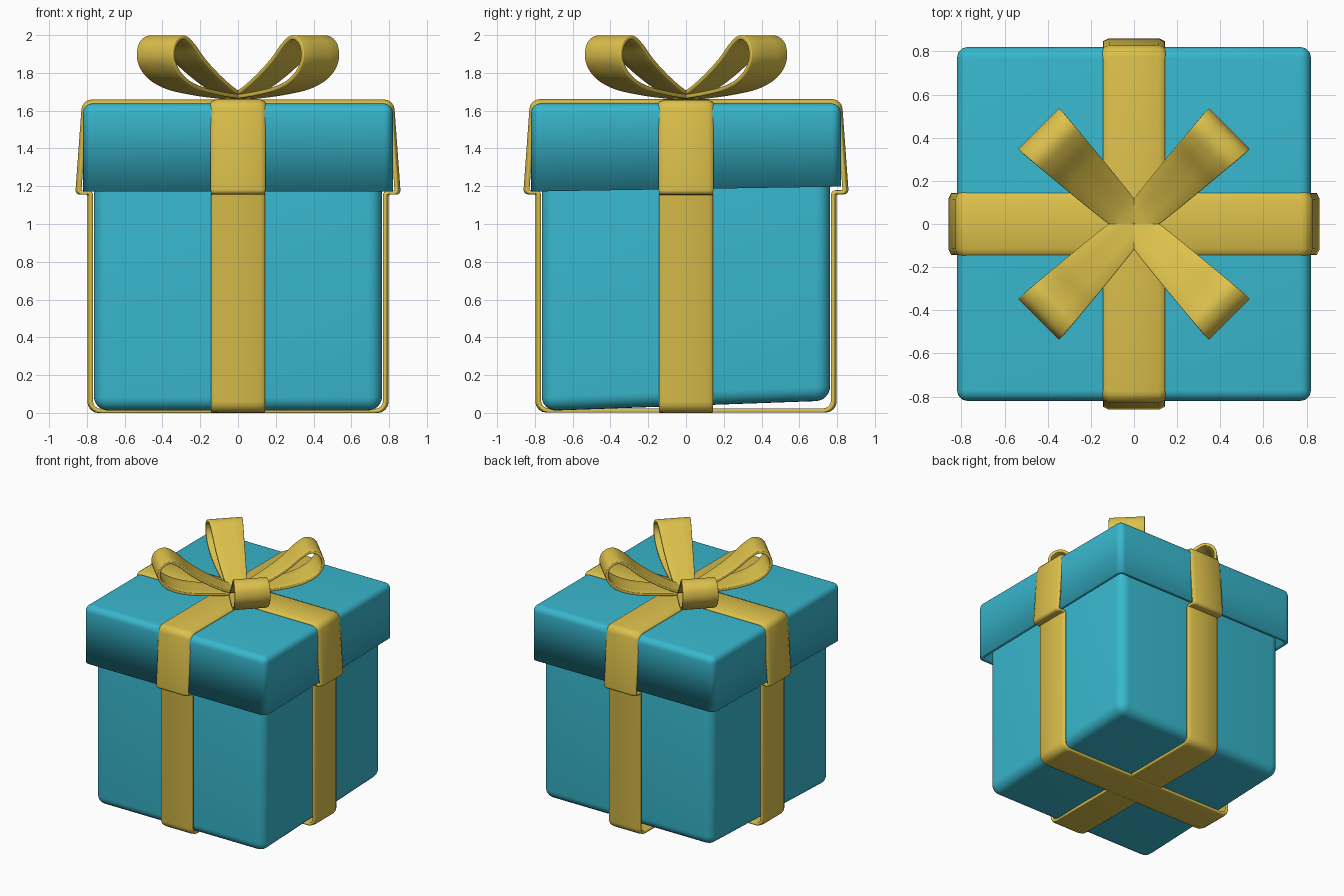
import bpy, bmesh, math
from mathutils import Vector

if "Cube" in bpy.data.objects:
    bpy.data.objects.remove(bpy.data.objects["Cube"])


def material(name, color):
    m = bpy.data.materials.new(name)
    m.diffuse_color = color
    m.use_nodes = True
    m.node_tree.nodes["Principled BSDF"].inputs["Base Color"].default_value = m.diffuse_color
    return m


TEAL = material("teal", (0.04, 0.48, 0.62, 1))
GOLD = material("gold", (0.72, 0.53, 0.07, 1))


def finish(bm, name, mat, thickness=0, offset=0, rim=0):
    bmesh.ops.recalc_face_normals(bm, faces=bm.faces)
    me = bpy.data.meshes.new(name)
    bm.to_mesh(me)
    bm.free()
    me.materials.append(mat)
    ob = bpy.data.objects.new(name, me)
    bpy.context.collection.objects.link(ob)
    if thickness:
        s = ob.modifiers.new("thickness", 'SOLIDIFY')
        s.thickness = thickness
        s.offset = offset
        s.use_even_offset = True
    if rim:
        b = ob.modifiers.new("rim", 'BEVEL')
        b.width = rim
        b.segments = 2
        b.limit_method = 'ANGLE'
        b.angle_limit = math.radians(50)
    bpy.context.view_layer.objects.active = ob
    bpy.ops.object.select_all(action='DESELECT')
    ob.select_set(True)
    bpy.ops.object.shade_smooth_by_angle(angle=math.radians(40))
    return ob


def box(half, z_front, z_back, z_top, radius, open_bottom):
    """Rounded box whose underside rises toward the back."""
    bm = bmesh.new()
    bmesh.ops.create_cube(bm, size=2)
    bottom = next(f for f in bm.faces if all(v.co.z < 0 for v in f.verts))
    for v in bm.verts:
        low = z_front if v.co.y < 0 else z_back
        v.co = (v.co.x * half, v.co.y * half, z_top if v.co.z > 0 else low)
    if open_bottom:
        bmesh.ops.delete(bm, geom=[bottom], context='FACES_ONLY')
        edges = [e for e in bm.edges if len(e.link_faces) == 2]
    else:
        edges = bm.edges[:]
    bmesh.ops.bevel(bm, geom=edges, offset=radius, segments=6, profile=0.5,
                    affect='EDGES', clamp_overlap=True)
    return bm


# Box body and hollow lid
finish(box(0.763, 0.01, 0.065, 1.58, 0.075, False), "box_body", TEAL)
finish(box(0.82, 1.172, 1.198, 1.638, 0.05, True), "box_lid", TEAL, 0.03, -1)

# Ribbons wrapped right round the box: half profile (across, height), mirrored
half = [(0.787, 0.012), (0.787, 1.168), (0.85, 1.168), (0.815, 1.65)]
profile = half + [(-x, z) for x, z in reversed(half)]
CROSS = [(-0.142, 0.985), (-0.115, 1.0), (0.115, 1.0), (0.142, 0.985)]


def ribbon(name, turn, lift):
    bm = bmesh.new()
    rows = []
    for s, k in CROSS:
        rows.append([bm.verts.new((s, x * k, 0.83 + (z - 0.83) * (k if z > 1.2 else 1) + lift))
                     for x, z in profile])
    n = len(profile)
    for a, b in zip(rows, rows[1:]):
        for i in range(n):
            j = (i + 1) % n
            bm.faces.new((a[i], a[j], b[j], b[i]))
    # round the folds, tighter at the step under the lid
    for heights, r in (((0.0, 0.3), 0.05), ((1.0, 1.3), 0.014), ((1.4, 1.8), 0.04)):
        folds = [e for e in bm.edges
                 if abs(e.verts[0].co.x - e.verts[1].co.x) > 0.01
                 and abs(e.verts[0].co.y - e.verts[1].co.y) < 0.03
                 and all(heights[0] <= v.co.z < heights[1] for v in e.verts)]
        bmesh.ops.bevel(bm, geom=folds, offset=r, segments=4, profile=0.5, affect='EDGES')
    ob = finish(bm, name, GOLD, 0.022, 0, 0.006)
    ob.rotation_euler.z = turn


ribbon("ribbon_front_back", 0, 0)
ribbon("ribbon_side_side", math.pi / 2, -0.002)

# Bow loop: teardrop path (radius, height), widening outward
LOOP = [(0, 1.668), (0.22, 1.69), (0.42, 1.725), (0.55, 1.785), (0.612, 1.87),
        (0.598, 1.955), (0.53, 1.988), (0.455, 1.95), (0.36, 1.865),
        (0.23, 1.775), (0.1, 1.705), (0, 1.675)]


def spline(pts, steps=6):
    """Catmull-Rom curve through the points."""
    p = [Vector(q) for q in pts]
    p = [2 * p[0] - p[1]] + p + [2 * p[-1] - p[-2]]
    out = []
    for a, b, c, d in zip(p, p[1:], p[2:], p[3:]):
        for i in range(steps):
            t = i / steps
            out.append(0.5 * (2 * b + (c - a) * t + (2 * a - 5 * b + 4 * c - d) * t * t
                              + (3 * b - a - 3 * c + d) * t ** 3))
    return out + [p[-2]]


def bow_loop(name, turn):
    bm = bmesh.new()
    prev = None
    for r, z in spline(LOOP):
        w = 0.07 + 0.064 * min(1, max(0, r) / 0.6) ** 0.8
        row = [bm.verts.new((r, s * w, z)) for s in (-1, -0.4, 0.4, 1)]
        if prev:
            for i in range(3):
                bm.faces.new((prev[i], prev[i + 1], row[i + 1], row[i]))
        prev = row
    ob = finish(bm, name, GOLD, 0.022, 0, 0.005)
    ob.rotation_euler.z = turn


for i, side in enumerate(("back_right", "back_left", "front_left", "front_right")):
    bow_loop("bow_loop_" + side, math.pi / 4 + i * math.pi / 2)
